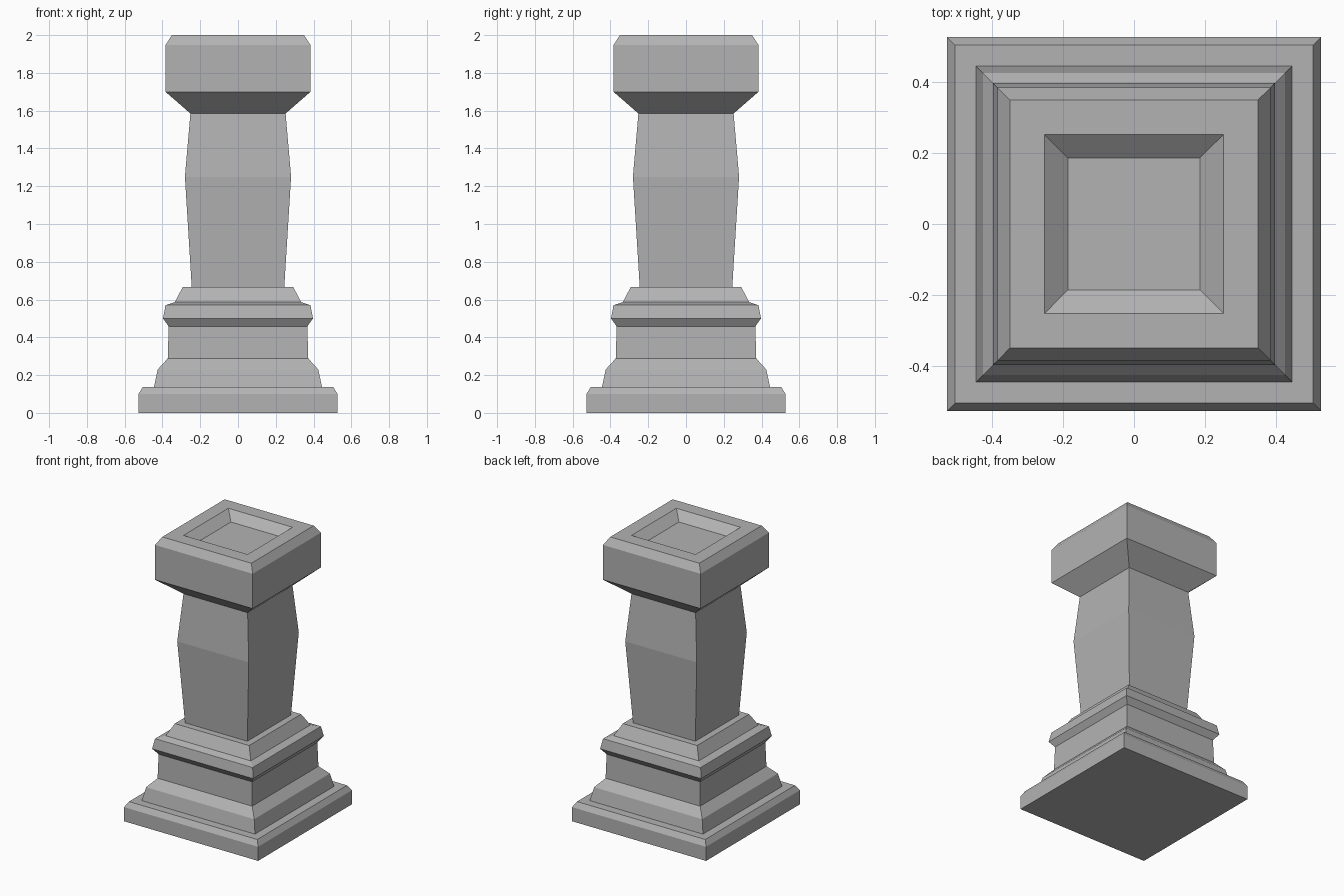
import bpy, bmesh

if "Cube" in bpy.data.objects:
    bpy.data.objects.remove(bpy.data.objects["Cube"])

stone = bpy.data.materials.new("dark_stone")
stone.diffuse_color = (0.45, 0.45, 0.45, 1)
stone.use_nodes = True
stone.node_tree.nodes["Principled BSDF"].inputs["Base Color"].default_value = stone.diffuse_color


def square_loft(name, profile, close_bottom=False, close_top=False):
    """Skin a stack of square rings given as (half width, height)."""
    bm = bmesh.new()
    rings = [[bm.verts.new((sx * h, sy * h, z))
              for sx, sy in ((-1, -1), (1, -1), (1, 1), (-1, 1))]
             for h, z in profile]
    for low, high in zip(rings, rings[1:]):
        for i in range(4):
            j = (i + 1) % 4
            bm.faces.new((low[i], low[j], high[j], high[i]))
    if close_bottom:
        bm.faces.new(rings[0][::-1])
    if close_top:
        bm.faces.new(rings[-1])
    mesh = bpy.data.meshes.new(name)
    bm.to_mesh(mesh)
    bm.free()
    mesh.materials.append(stone)
    obj = bpy.data.objects.new(name, mesh)
    bpy.context.collection.objects.link(obj)
    return obj


# Chamfered bottom slab
square_loft("plinth", [(0.527, 0), (0.527, 0.10), (0.504, 0.137),
                       (0.445, 0.137)], close_bottom=True)

# Stepped moulding between slab and shaft
square_loft("base_moulding", [(0.445, 0.137), (0.425, 0.23), (0.372, 0.288),
                              (0.367, 0.458), (0.397, 0.50), (0.384, 0.568),
                              (0.383, 0.570), (0.335, 0.586),
                              (0.292, 0.667), (0.245, 0.667)])

# Swelling shaft
square_loft("shaft", [(0.245, 0.667), (0.281, 1.25), (0.252, 1.585)])

# Flared, chamfered capital with a sunken top
square_loft("capital", [(0.252, 1.585), (0.384, 1.70), (0.384, 1.947),
                        (0.35, 2.0), (0.252, 2.0), (0.186, 1.945)],
            close_top=True)
